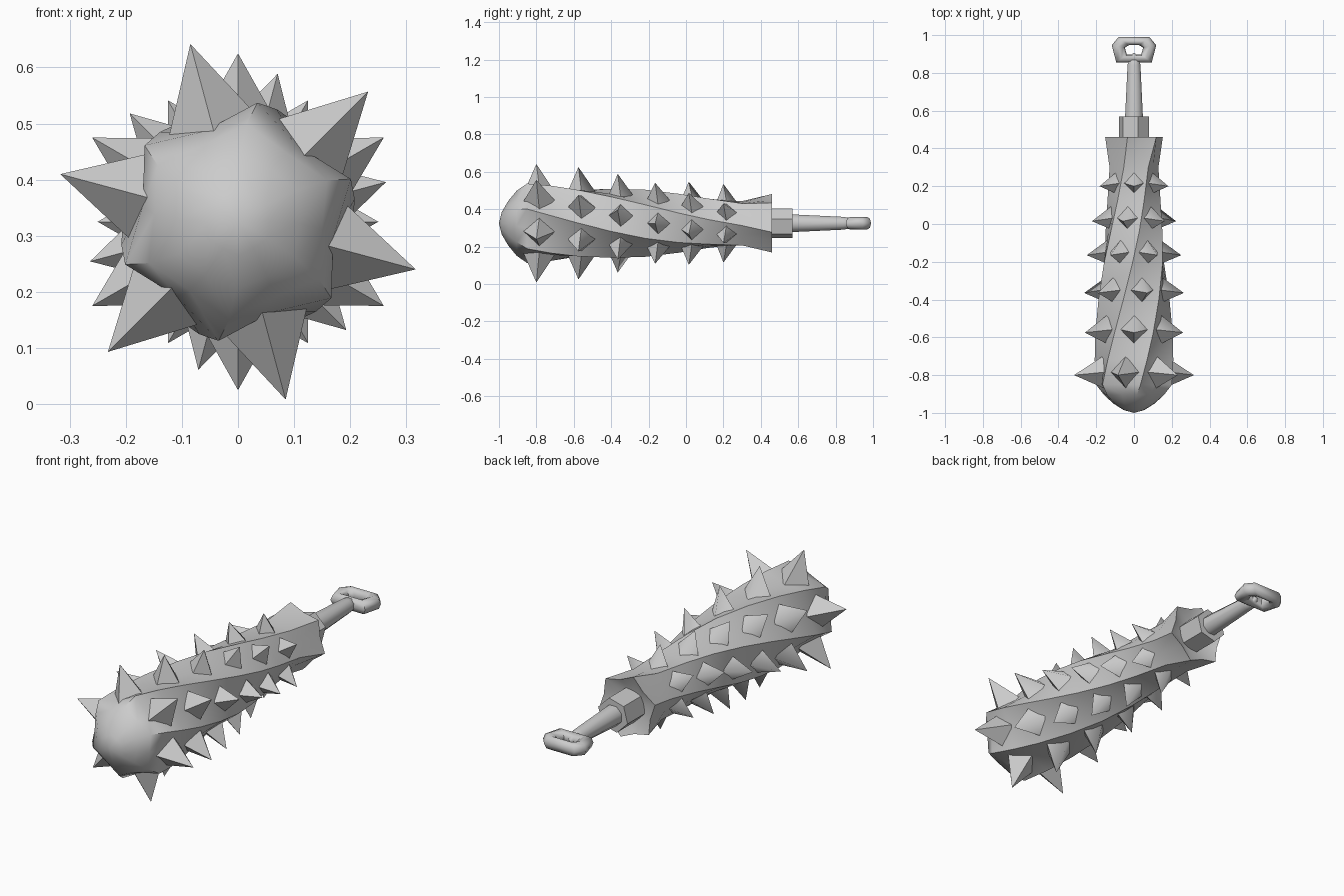
import bpy, bmesh, math
from mathutils import Vector

if "Cube" in bpy.data.objects:
    bpy.data.objects.remove(bpy.data.objects["Cube"])

CZ = 0.325  # height of the long axis
grey = bpy.data.materials.new("light_grey")
grey.diffuse_color = (0.6, 0.6, 0.6, 1)
grey.use_nodes = True
grey.node_tree.nodes["Principled BSDF"].inputs["Base Color"].default_value = grey.diffuse_color


def finish(name, bm, angle):
    bmesh.ops.recalc_face_normals(bm, faces=bm.faces)
    me = bpy.data.meshes.new(name)
    bm.to_mesh(me)
    bm.free()
    me.materials.append(grey)
    ob = bpy.data.objects.new(name, me)
    bpy.context.collection.objects.link(ob)
    bpy.ops.object.select_all(action='DESELECT')
    ob.select_set(True)
    bpy.context.view_layer.objects.active = ob
    bpy.ops.object.shade_smooth_by_angle(angle=math.radians(angle))
    return ob


def polar(r, deg, y):
    a = math.radians(deg)
    return Vector((r * math.cos(a), y, CZ + r * math.sin(a)))


def twist(y):
    return -15 * (y + 0.8) / 0.2


def bridge(bm, loops, closed=False):
    pairs = list(zip(loops, loops[1:])) + ([(loops[-1], loops[0])] if closed else [])
    for a, b in pairs:
        n = len(a)
        for i in range(n):
            bm.faces.new((a[i], a[(i + 1) % n], b[(i + 1) % n], b[i]))


def lathe(name, rings, sides, start, angle):
    bm = bmesh.new()
    loops = [[bm.verts.new(polar(r, start + i * 360 / sides, y)) for i in range(sides)]
             for y, r in rings]
    bridge(bm, loops)
    bm.faces.new(loops[0])
    bm.faces.new(loops[-1])
    return finish(name, bm, angle)


# Twisted six-ridged club body: (y, ridge radius, valley radius)
stations = [(-0.985, 0.06, 0.055), (-0.95, 0.12, 0.11), (-0.905, 0.175, 0.15),
            (-0.85, 0.215, 0.172), (-0.72, 0.212, 0.172), (-0.58, 0.205, 0.17),
            (-0.4, 0.193, 0.162), (-0.22, 0.18, 0.152), (-0.04, 0.16, 0.138),
            (0.12, 0.142, 0.124), (0.3, 0.13, 0.112), (0.46, 0.16, 0.13),
            (0.43, 0.075, 0.07)]
bm = bmesh.new()
loops = []
for y, ridge, valley in stations:
    loops.append([bm.verts.new(polar(valley if i % 2 else ridge, 77 + 30 * i + twist(y), y))
                  for i in range(12)])
bridge(bm, loops)
tip = bm.verts.new((0, -1, CZ))
for i in range(12):
    bm.faces.new((loops[0][i], loops[0][(i + 1) % 12], tip))
bm.faces.new(loops[-1])
finish("club_body", bm, 42)

# Spiral rows of four-sided spikes: (y, tip radius, base radius, half width)
rows = [(-0.8, 0.328, 0.14, 0.1), (-0.575, 0.3, 0.14, 0.09), (-0.365, 0.273, 0.13, 0.08),
        (-0.165, 0.25, 0.12, 0.075), (0.015, 0.23, 0.11, 0.07), (0.2, 0.21, 0.095, 0.065)]
for k, (y, top, low, w) in enumerate(rows):
    bm = bmesh.new()
    for j in range(6):
        deg = 45 - 15 * k + 60 * j
        a = math.radians(deg)
        side = Vector((-math.sin(a), 0, math.cos(a)))
        mid = polar(low, deg, y + 0.02)
        base = [bm.verts.new(mid + d) for d in
                (side * w, Vector((0, w, 0)), side * -w, Vector((0, -w, 0)))]
        apex = bm.verts.new(polar(top, deg, y))
        for i in range(4):
            bm.faces.new((base[i], base[(i + 1) % 4], apex))
        bm.faces.new(base)
    finish("spike_row_%d" % (k + 1), bm, 80)

# Collar and tapered handle
lathe("collar", [(0.41, 0.083), (0.57, 0.083)], 6, 15, 30)
lathe("handle", [(0.55, 0.052), (0.84, 0.037), (0.88, 0.03), (0.905, 0.006)], 8, 22.5, 50)

# Chain link at the end of the handle
path = [(-0.055, 0.968), (0.055, 0.968), (0.083, 0.94), (0.066, 0.876),
        (-0.066, 0.876), (-0.083, 0.94)]
centre = Vector((0, 0.925, CZ))
bm = bmesh.new()
loops = []
for x, y in path:
    p = Vector((x, y, CZ))
    out = (p - centre).normalized()
    loops.append([bm.verts.new(p + out * 0.035 * math.cos(t) + Vector((0, 0, 0.034 * math.sin(t))))
                  for t in (i * math.tau / 8 for i in range(8))])
bridge(bm, loops, closed=True)
finish("chain_link", bm, 60)
